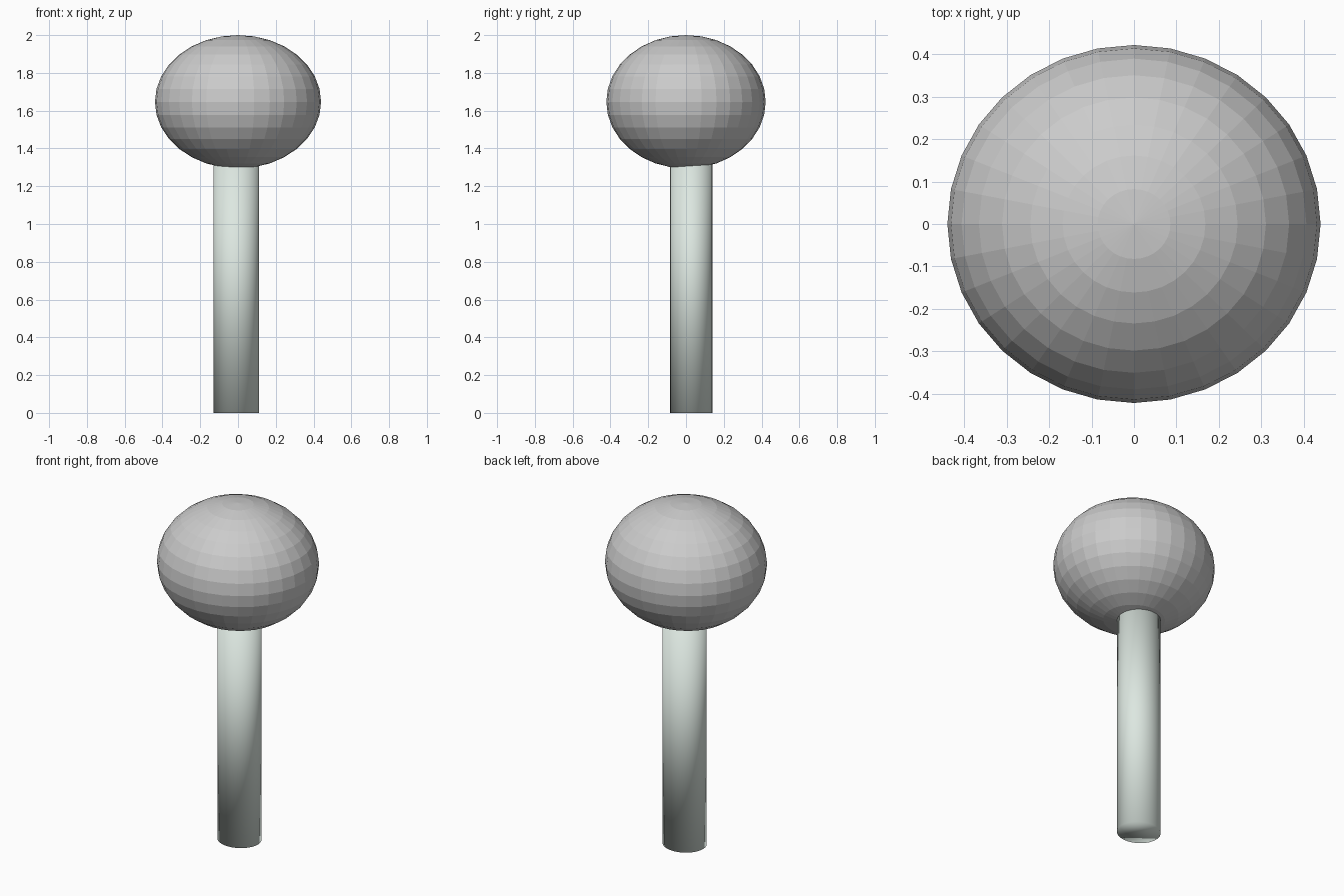
import bpy

if "Cube" in bpy.data.objects:
    bpy.data.objects.remove(bpy.data.objects["Cube"])

# Trunk: smooth, slightly oval and off-centre column, running a little into the crown
trunk_height = 1.36
bpy.ops.mesh.primitive_cylinder_add(vertices=32, radius=1, depth=trunk_height,
                                    location=(-0.01, 0.028, trunk_height / 2))
trunk = bpy.context.object
trunk.name = "trunk"
trunk.scale = (0.121, 0.112, 1)
bpy.ops.object.transform_apply(location=False, rotation=False, scale=True)
bpy.ops.object.shade_smooth()

bark = bpy.data.materials.new("bark")
bark.diffuse_color = (0.72, 0.80, 0.75, 1)
bark.use_nodes = True
bark.node_tree.nodes["Principled BSDF"].inputs["Base Color"].default_value = bark.diffuse_color
trunk.data.materials.append(bark)

# Crown: flat-faced, slightly squashed ball
bpy.ops.mesh.primitive_uv_sphere_add(segments=32, ring_count=16, radius=1,
                                     location=(0, 0, 1.647))
crown = bpy.context.object
crown.name = "crown"
crown.scale = (0.44, 0.422, 0.353)
bpy.ops.object.transform_apply(location=False, rotation=False, scale=True)
